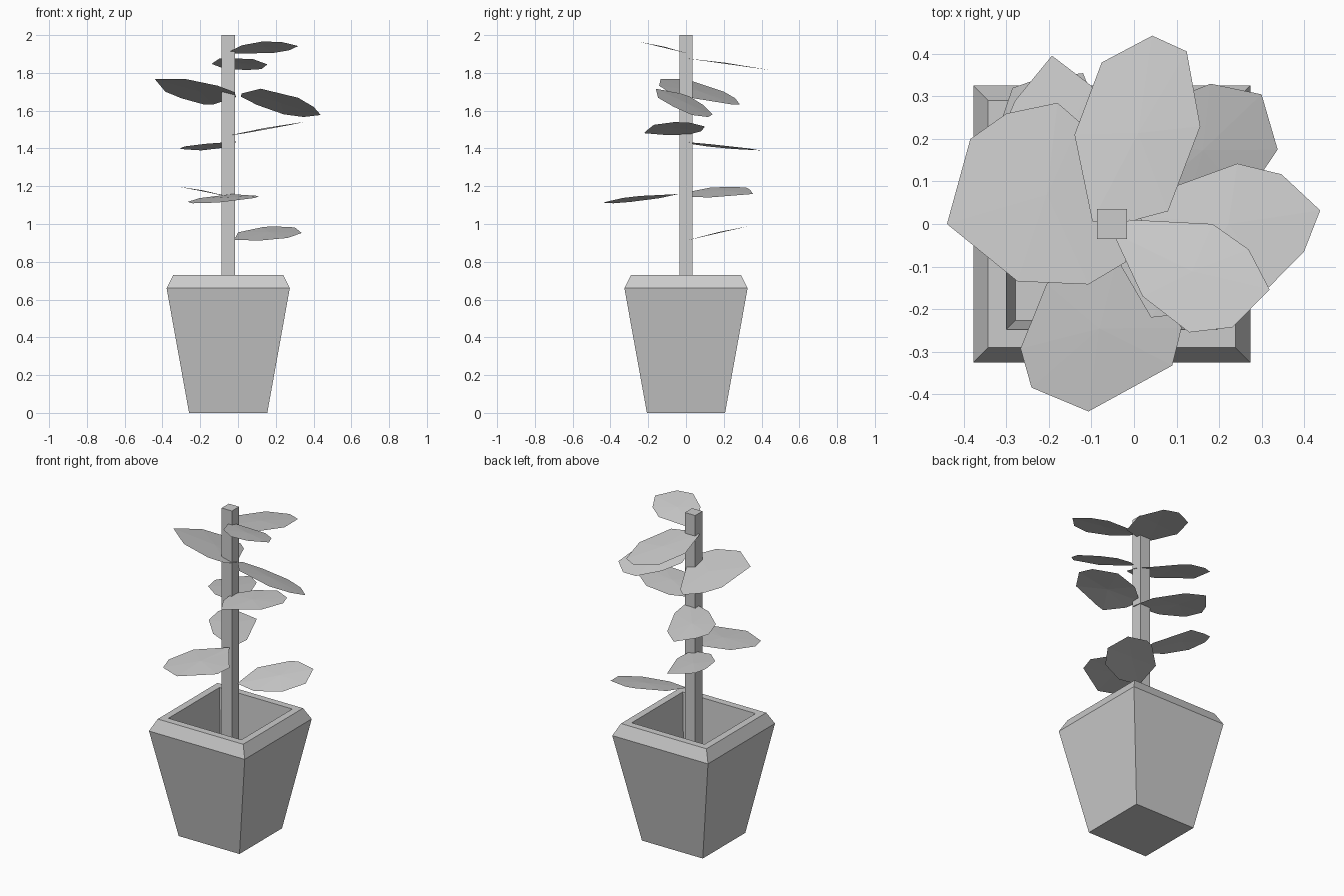
import bpy, bmesh

CX = -0.052  # pot and stem axis


def make_object(name, bm):
    mesh = bpy.data.meshes.new(name)
    bm.to_mesh(mesh)
    bm.free()
    obj = bpy.data.objects.new(name, mesh)
    bpy.context.collection.objects.link(obj)
    return obj


def square_loft(name, profile):
    """Loft square rings of (half width, height) and cap both ends."""
    bm = bmesh.new()
    rings = [[bm.verts.new((CX + sx * h, sy * h, z))
              for sx, sy in ((-1, -1), (1, -1), (1, 1), (-1, 1))]
             for h, z in profile]
    for a, b in zip(rings, rings[1:]):
        for i in range(4):
            j = (i + 1) % 4
            bm.faces.new((a[i], a[j], b[j], b[i]))
    bm.faces.new(rings[0][::-1])
    bm.faces.new(rings[-1])
    return make_object(name, bm)


def leaf(name, z0, slope, outline):
    """Thin tilted leaf from a top-view outline, slightly domed in the middle."""
    bm = bmesh.new()
    height = lambda x, y: z0 + slope[0] * x + slope[1] * y
    ring = [bm.verts.new((x, y, height(x, y))) for x, y in outline]
    mx = sum(p[0] for p in outline) / len(outline)
    my = sum(p[1] for p in outline) / len(outline)
    mid = bm.verts.new((mx, my, height(mx, my) + 0.006))
    for a, b in zip(ring, ring[1:] + ring[:1]):
        bm.faces.new((mid, a, b))
    bm.normal_update()
    for f in bm.faces:
        if f.normal.z < 0:
            f.normal_flip()
    return make_object(name, bm)


# Tapered pot with bevelled rim and hollow inside
square_loft("pot", [(0.207, 0), (0.326, 0.66), (0.291, 0.73),
                    (0.248, 0.73), (0.227, 0.32)])

# Square stem
square_loft("stem", [(0.035, 0.32), (0.035, 2.0)])

# Leaves, top to bottom
leaf("leaf_top_front_right", 1.905, (0, -0.24),
     [(-0.05, -0.02), (-0.01, 0.01), (0.185, 0), (0.27, -0.06),
      (0.319, -0.154), (0.232, -0.243), (0.13, -0.255), (0.02, -0.17)])
leaf("leaf_top_back", 1.877, (0, -0.14),
     [(-0.098, 0.006), (-0.14, 0.21), (-0.076, 0.38), (0.043, 0.443),
      (0.124, 0.406), (0.156, 0.23), (0.08, 0.03), (-0.01, 0.006)])
leaf("leaf_left", 1.67, (-0.22, -0.27),
     [(-0.01, 0), (-0.02, -0.09), (-0.107, -0.142), (-0.274, -0.135),
      (-0.44, 0), (-0.385, 0.2), (-0.30, 0.26), (-0.18, 0.285), (-0.128, 0.24)])
leaf("leaf_right", 1.685, (-0.22, -0.36),
     [(0.015, 0.02), (0.1, 0.09), (0.243, 0.142), (0.347, 0.117),
      (0.438, 0.032), (0.40, -0.065), (0.318, -0.148), (0.12, -0.16), (0.02, -0.03)])
leaf("leaf_middle_right", 1.478, (0.18, 0.02),
     [(-0.04, 0), (0.06, 0.08), (0.2, 0.1), (0.32, 0.02),
      (0.35, -0.06), (0.28, -0.17), (0.085, -0.215), (0.04, -0.22), (-0.03, -0.1)])
leaf("leaf_middle_back_left", 1.435, (0.05, -0.09),
     [(-0.01, -0.02), (-0.17, 0.02), (-0.28, 0.11), (-0.31, 0.22),
      (-0.28, 0.29), (-0.193, 0.396), (-0.1, 0.325), (-0.02, 0.14)])
leaf("leaf_low_back_left", 1.135, (-0.2, 0),
     [(-0.04, 0), (-0.19, 0.03), (-0.29, 0.13), (-0.31, 0.25),
      (-0.286, 0.32), (-0.23, 0.34), (-0.12, 0.355), (-0.03, 0.13)])
leaf("leaf_low_front", 1.165, (0.07, 0.1),
     [(-0.03, -0.04), (-0.205, -0.14), (-0.267, -0.293), (-0.241, -0.385),
      (-0.107, -0.441), (0.09, -0.333), (0.112, -0.244), (0, -0.09)])
leaf("leaf_bottom_back_right", 0.912, (0, 0.23),
     [(-0.02, 0.02), (0, 0.19), (0.13, 0.31), (0.18, 0.33),
      (0.30, 0.305), (0.338, 0.175), (0.26, 0.06), (0.11, 0)])
